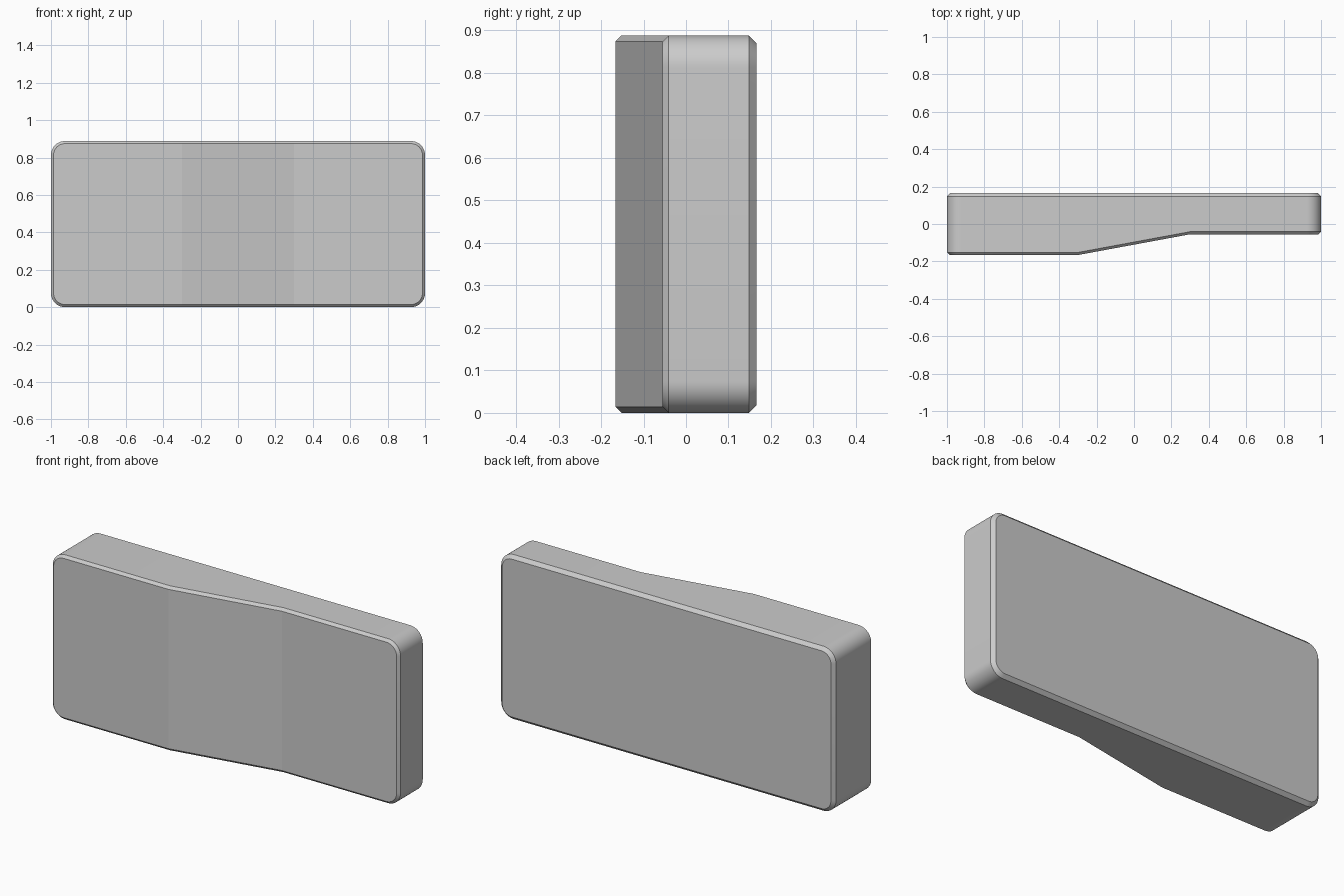
import bpy, bmesh
from math import sin, cos, pi

if "Cube" in bpy.data.objects:
    bpy.data.objects.remove(bpy.data.objects["Cube"])

W, H, D = 1.0, 0.888, 0.166      # half width, height, half depth
R, SEG, STEP = 0.075, 12, 0.3    # corner radius, corner segments, slope half width


def front_y(x):
    """Front profile: thick on the left, sloping to thin on the right."""
    t = min(max((x + STEP) / (2 * STEP), 0), 1)
    return -D + t * 0.111


def outline(inset):
    """Rounded rectangle in x/z, with extra points where the slope starts and ends."""
    r = R - inset
    pts = []
    corners = [(W - R, R, -pi / 2), (W - R, H - R, 0),
               (-W + R, H - R, pi / 2), (-W + R, R, pi)]
    for i, (cx, cz, a0) in enumerate(corners):
        for k in range(SEG + 1):
            a = a0 + pi / 2 * k / SEG
            pts.append((cx + r * cos(a), cz + r * sin(a)))
        if i == 1:
            pts += [(STEP, H - inset), (-STEP, H - inset)]
    return pts + [(-STEP, inset), (STEP, inset)]


bm = bmesh.new()


def ring(inset, depth):
    return [bm.verts.new((x, depth(x), z)) for x, z in outline(inset)]


# Front rim, front shoulder, back shoulder, back rim
rings = [ring(0.014, front_y),
         ring(0, lambda x: front_y(x) + 0.014),
         ring(0, lambda x: D - 0.018),
         ring(0.018, lambda x: D)]
n = len(rings[0])
for a, b in zip(rings, rings[1:]):
    for i in range(n):
        j = (i + 1) % n
        bm.faces.new((a[i], a[j], b[j], b[i]))

# Front: thin panel, sloped panel, thick panel; back: one flat panel
f = rings[0]
top = 2 * (SEG + 1)
bm.faces.new(f[:top + 1] + [f[n - 1]])
bm.faces.new((f[top], f[top + 1], f[n - 2], f[n - 1]))
bm.faces.new(f[top + 1:n - 1])
bm.faces.new(rings[3])
bmesh.ops.recalc_face_normals(bm, faces=bm.faces)

mesh = bpy.data.meshes.new("stepped_case")
bm.to_mesh(mesh)
bm.free()
case = bpy.data.objects.new("stepped_case", mesh)
bpy.context.collection.objects.link(case)

# Smooth corners, crisp chamfers and slope creases
bpy.context.view_layer.objects.active = case
case.select_set(True)
bpy.ops.object.shade_smooth_by_angle(angle=0.165)
